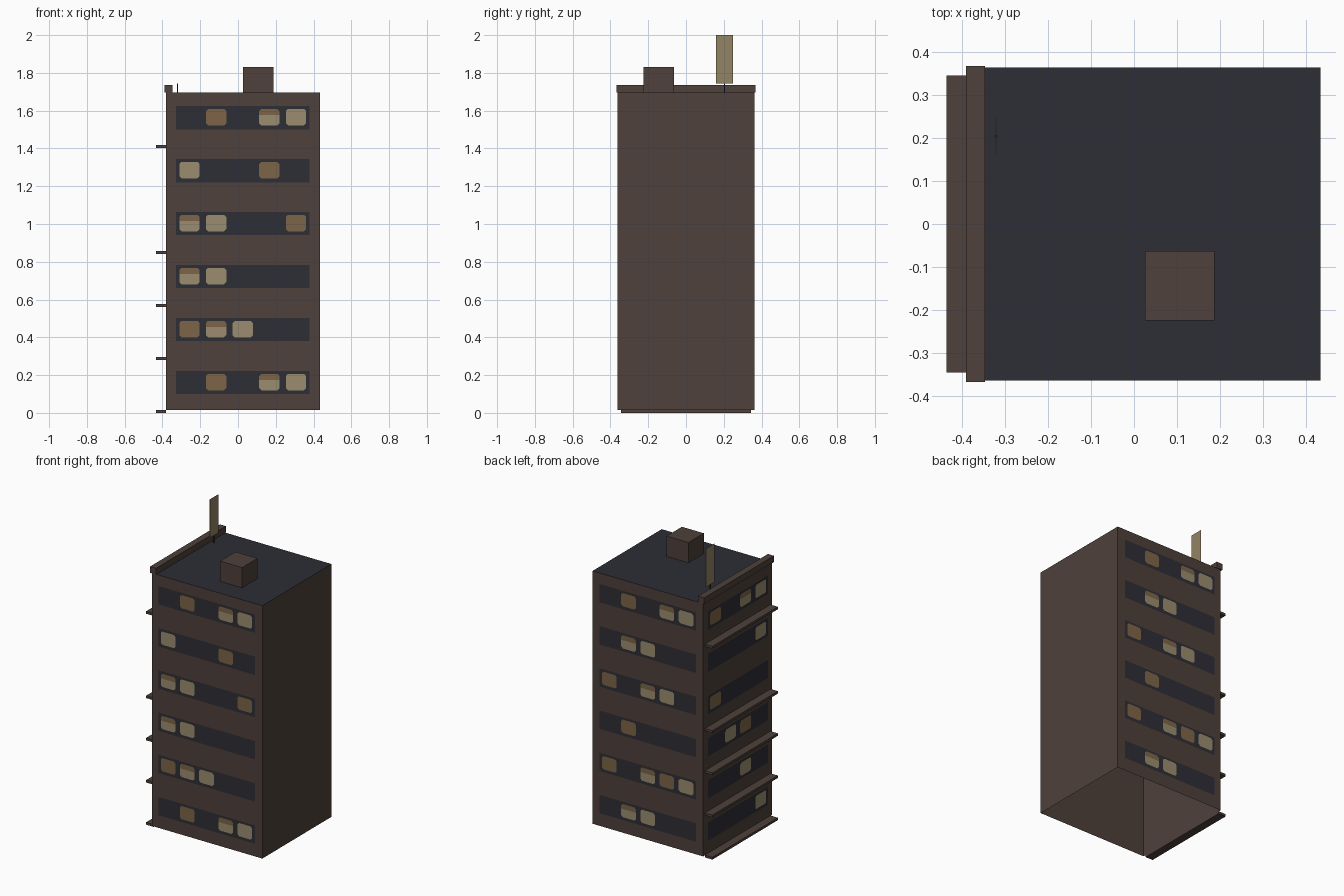
import bpy
import bmesh
from mathutils import Vector

cube = bpy.data.objects.get("Cube")
if cube:
    bpy.data.objects.remove(cube, do_unlink=True)


def material(name, hex_colour):
    """Flat material from a display colour, stored as linear values."""
    rgb = [int(hex_colour[i:i + 2], 16) / 255 for i in (0, 2, 4)]
    lin = [c / 12.92 if c <= 0.04045 else ((c + 0.055) / 1.055) ** 2.4 for c in rgb]
    mat = bpy.data.materials.new(name)
    mat.use_nodes = True
    mat.diffuse_color = (*lin, 1)
    bsdf = next(n for n in mat.node_tree.nodes if n.type == "BSDF_PRINCIPLED")
    bsdf.inputs["Base Color"].default_value = (*lin, 1)
    bsdf.inputs["Roughness"].default_value = 0.9
    return mat


WALL = material("brown wall", "4e413b")
DARK = material("dark slate", "2d2d36")
BRIGHT = material("lit window", "9b8d6e")
AMBER = material("amber window", "7d6548")
SIGN = material("sign tan", "928365")


def finish(bm, name, mats):
    mesh = bpy.data.meshes.new(name)
    bm.to_mesh(mesh)
    bm.free()
    for m in mats:
        mesh.materials.append(m)
    ob = bpy.data.objects.new(name, mesh)
    bpy.context.collection.objects.link(ob)
    return ob


def box_mesh(lo, hi):
    bm = bmesh.new()
    bmesh.ops.create_cube(bm, size=1)
    lo, hi = Vector(lo), Vector(hi)
    for v in bm.verts:
        v.co = (lo + hi) / 2 + v.co * (hi - lo)
    return bm


def box(name, lo, hi, mat):
    return finish(box_mesh(lo, hi), name, [mat])


# Building shell: open underneath, slate roof
X0, X1, Y, BASE, TOP = -0.38, 0.433, 0.363, 0.014, 1.695
bm = box_mesh((X0, -Y, BASE), (X1, Y, TOP))
bm.normal_update()
bmesh.ops.delete(bm, geom=[f for f in bm.faces if f.normal.z < -0.5], context="FACES_ONLY")
for f in bm.faces:
    f.material_index = int(f.normal.z > 0.5)
finish(bm, "building_shell", [WALL, DARK])

# Rooftop hut, parapet and side ledges
box("rooftop_hut", (0.026, -0.224, TOP), (0.187, -0.063, 1.83), WALL)
box("parapet", (-0.39, -0.367, TOP), (-0.346, 0.367, 1.737), WALL)
for level in (0, 1, 2, 3, 5):
    z = level * 0.2805
    box(f"side_ledge_{level}", (-0.435, -0.344, z), (X0, 0.344, z + 0.016), WALL)

# Roof sign on a thin post
box("sign_post", (-0.323, 0.201, TOP), (-0.317, 0.207, 1.745), DARK)
box("sign_board", (-0.321, 0.16, 1.745), (-0.319, 0.25, 2.0), SIGN)


def window_wall(name, centre, u, n, half_width, pitch, width, rows):
    """Dark strips with lit windows; rows run bottom to top.
    Letters: b = bright, a = amber, h = bright with a half-drawn blind."""
    centre, u, n = Vector(centre), Vector(u), Vector(n)
    strips, panes = bmesh.new(), bmesh.new()

    def poly(mesh, points, offset, index=0):
        verts = [mesh.verts.new(centre + u * a + n * offset + Vector((0, 0, z)))
                 for a, z in points]
        mesh.faces.new(verts).material_index = index

    def pane(a, z0, z1, index, cut_low, cut_high):
        w, c = width / 2, 0.012
        low = [(a - w, z0 + c), (a - w + c, z0), (a + w - c, z0), (a + w, z0 + c)]
        high = [(a + w, z1 - c), (a + w - c, z1), (a - w + c, z1), (a - w, z1 - c)]
        low = low if cut_low else [(a - w, z0), (a + w, z0)]
        high = high if cut_high else [(a + w, z1), (a - w, z1)]
        poly(panes, low + high, 0.004, index)

    for level, row in enumerate(rows):
        z = 0.099 + level * 0.2805
        h, top = half_width, z + 0.122
        poly(strips, [(-h, z), (h, z), (h, top), (-h, top)], 0.002)
        z0, z1 = z + 0.02, z + 0.108
        for slot, kind in enumerate(row):
            a = (slot - (len(row) - 1) / 2) * pitch
            if kind == "h":
                mid = z0 + 0.055
                pane(a, z0, mid, 0, True, False)
                pane(a, mid, z1, 1, False, True)
            elif kind in "ab":
                pane(a, z0, z1, int(kind == "a"), True, True)
    finish(strips, name + "_strips", [DARK])
    finish(panes, name + "_windows", [BRIGHT, AMBER])


window_wall("front", (0.025, -Y, 0), (1, 0, 0), (0, -1, 0), 0.354, 0.141, 0.108,
            ["-a-hb", "ahb--", "hb---", "hb--a", "b--a-", "-a-hb"])
window_wall("back", (0.025, Y, 0), (-1, 0, 0), (0, 1, 0), 0.354, 0.141, 0.108,
            ["-hb--", "a-hab", "-a---", "a-hb-", "-hb--", "-a-hb"])
window_wall("right_side", (X0, 0, 0), (0, -1, 0), (-1, 0, 0), 0.315, 0.158, 0.115,
            ["---b", "--b-", "-ba-", "a---", "---b", "a-hb"])
